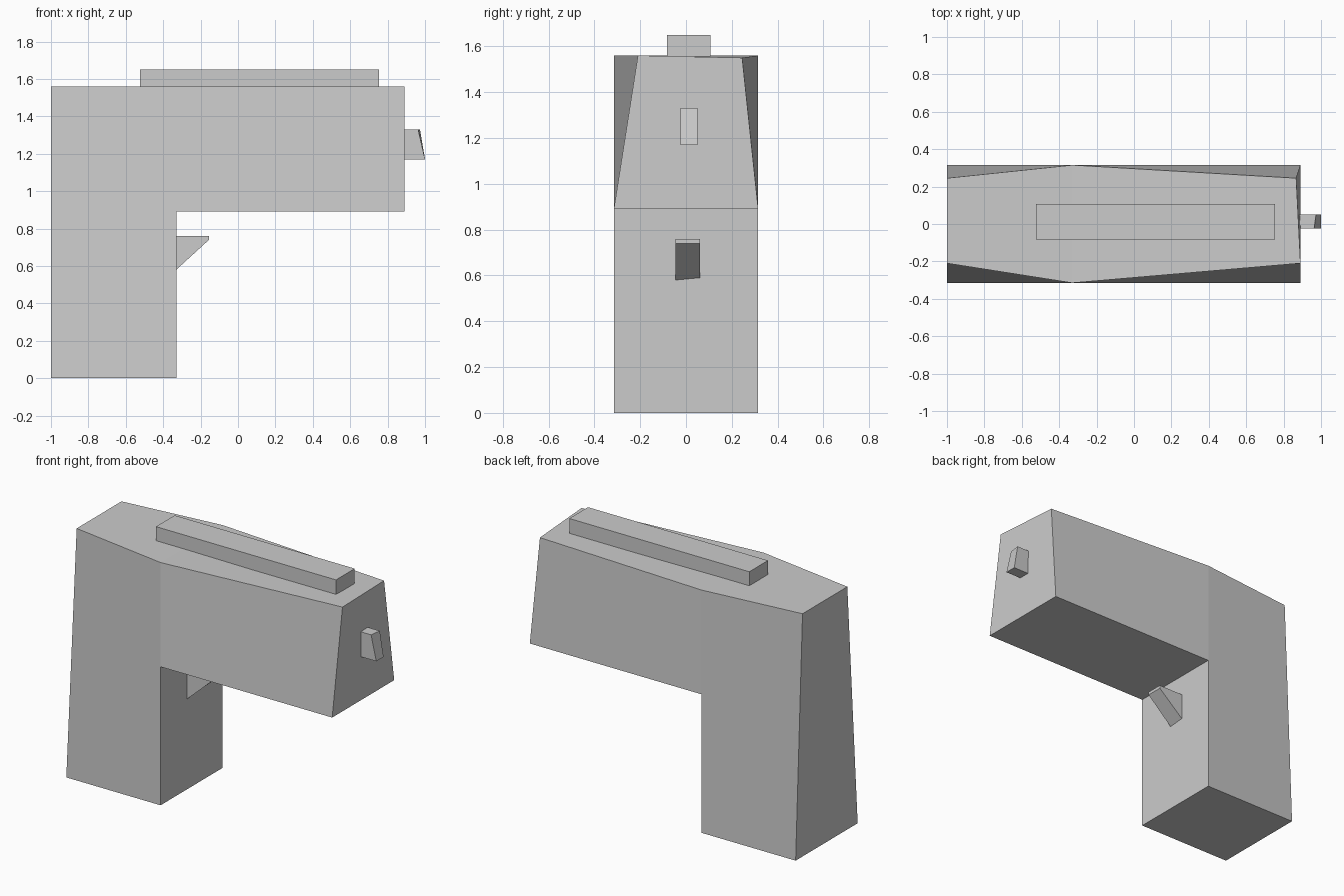
import bpy

if "Cube" in bpy.data.objects:
    bpy.data.objects.remove(bpy.data.objects["Cube"])


def loft(name, near, far, sides=None, open_edges=()):
    """Join a near (-y) outline and a far (+y) outline, both counter-clockwise in x-z."""
    n = len(near)
    sides = sides or [tuple(range(n))]
    faces = []
    for s in sides:
        faces.append(tuple(s))
        faces.append(tuple(n + i for i in reversed(s)))
    for i in range(n):
        if i not in open_edges:
            j = (i + 1) % n
            faces.append((j, i, n + i, n + j))
    mesh = bpy.data.meshes.new(name)
    mesh.from_pydata(near + far, [], faces)
    mesh.update()
    obj = bpy.data.objects.new(name, mesh)
    bpy.context.collection.objects.link(obj)
    return obj


def flat(profile, y):
    return [(x, y, z) for x, z in profile]


# Body: L-shaped grip and barrel, pinched at the two upper ends
profile = [(-1, 0), (-0.33, 0), (-0.33, 0.89), (0.89, 0.89),
           (0.89, 1.56), (-0.33, 1.56), (-1, 1.56)]
near = flat(profile, -0.315)
far = flat(profile, 0.315)
near[4] = (0.89, -0.21, 1.56)
near[6] = (-1, -0.21, 1.56)
far[4] = (0.867, 0.245, 1.55)
far[6] = (-1, 0.245, 1.56)
loft("body", near, far, [(0, 1, 2, 5, 6), (2, 3, 4, 5)])

# Top sight rail (underside sits on the body)
rail = [(-0.525, 1.555), (0.755, 1.555), (0.755, 1.65), (-0.525, 1.65)]
loft("sight_rail", flat(rail, -0.083), flat(rail, 0.107), open_edges=(0,))

# Muzzle stub with a slanted front
muzzle_near = [(0.88, 1.17), (1.0, 1.17), (0.963, 1.33), (0.88, 1.33)]
muzzle_far = [(0.88, 1.17), (1.0, 1.17), (0.973, 1.33), (0.88, 1.33)]
loft("muzzle", flat(muzzle_near, -0.024), flat(muzzle_far, 0.05), open_edges=(3,))

# Trigger wedge in front of the grip
trigger_near = [(-0.33, 0.58), (-0.155, 0.74), (-0.155, 0.76), (-0.33, 0.76)]
trigger_far = [(-0.33, 0.59), (-0.155, 0.74), (-0.155, 0.76), (-0.33, 0.76)]
loft("trigger", flat(trigger_near, -0.045), flat(trigger_far, 0.062), open_edges=(3,))
